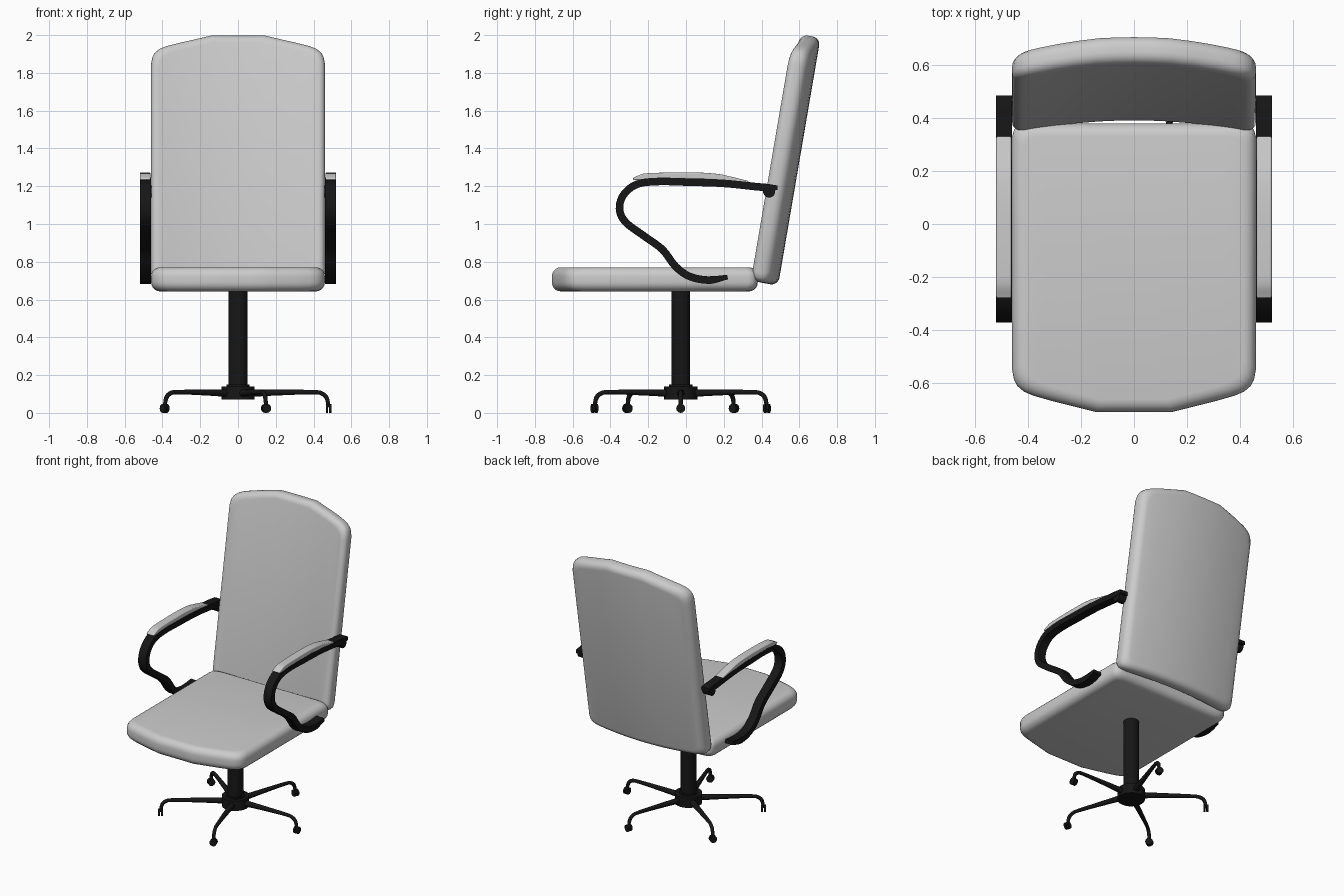
import bpy, bmesh, math
from mathutils import Vector

if "Cube" in bpy.data.objects:
    bpy.data.objects.remove(bpy.data.objects["Cube"])

black = bpy.data.materials.new("black")
black.diffuse_color = (0.008, 0.008, 0.008, 1)
black.use_nodes = True
black.node_tree.nodes["Principled BSDF"].inputs["Base Color"].default_value = black.diffuse_color


def finish(name, bm, mat=None, angle=40):
    bmesh.ops.recalc_face_normals(bm, faces=bm.faces)
    me = bpy.data.meshes.new(name)
    bm.to_mesh(me)
    bm.free()
    ob = bpy.data.objects.new(name, me)
    bpy.context.collection.objects.link(ob)
    if mat:
        me.materials.append(mat)
    bpy.context.view_layer.objects.active = ob
    ob.select_set(True)
    bpy.ops.object.shade_smooth_by_angle(angle=math.radians(angle))
    ob.select_set(False)
    return ob


def cushion(name, origin, up, out, length, thick, bow, r):
    """Padded slab: crowned end outline, rounded rim, bowed across its width."""
    half = [(0, 0, 0), (.07, 0, 0), (.143, 0, 0), (.23, .022, 0), (.31, .042, 0), (.38, .062, 0),
            (.415, .077, .003), (.44, .098, .012), (.453, .122, .025), (.46, .16, .05)]
    cols = [(-x, a, b) for x, a, b in half[:0:-1]] + half
    n = len(cols)
    outline = [(x, length - a) for x, a, b in cols] + [(x, b) for x, a, b in cols[::-1]]
    steps = [i * math.pi / 10 for i in range(6)]
    profile = [(r * (1 - math.sin(t)), r * (1 - math.cos(t))) for t in steps]
    profile += [(i, thick - d) for i, d in profile[::-1]]
    bm = bmesh.new()
    rings = []
    for inset, d in profile:
        ring = []
        for x, v in outline:
            px = x * (1 - inset / .46)
            pv = length / 2 + (v - length / 2) * (1 - 2 * inset / length)
            depth = d + bow * (1 - (px / .46) ** 2)
            ring.append(bm.verts.new(origin + Vector((px, 0, 0)) + up * pv + out * depth))
        rings.append(ring)
    for a, b in zip(rings, rings[1:]):
        for i in range(2 * n):
            j = (i + 1) % (2 * n)
            bm.faces.new((a[i], a[j], b[j], b[i]))
    for ring in (rings[0], rings[-1]):
        for i in range(n - 1):
            bm.faces.new((ring[i], ring[i + 1], ring[2 * n - 2 - i], ring[2 * n - 1 - i]))
    return finish(name, bm)


def spline(pts, k=5):
    """Smooth path through points."""
    p = [Vector(q) for q in pts]
    p = [2 * p[0] - p[1]] + p + [2 * p[-1] - p[-2]]
    res = []
    for i in range(1, len(p) - 2):
        a, b, c, d = p[i - 1:i + 3]
        for s in range(k):
            t = s / k
            res.append(.5 * (2 * b + (c - a) * t + (2 * a - 5 * b + 4 * c - d) * t * t
                             + (3 * b - a - 3 * c + d) * t ** 3))
    return res + [p[-2]]


def ribbon(name, pts, thick, x0, x1, taper, mat=None, bevel=0):
    """Flat band following a (y, z) path, mirrored to both sides."""
    path = spline(pts)
    bm = bmesh.new()
    rings = []
    last = len(path) - 1
    for i, p in enumerate(path):
        t = (path[min(i + 1, last)] - path[max(i - 1, 0)]).normalized()
        nrm = Vector((-t.y, t.x))
        w = thick / 2 * min(1, taper + (1 - taper) * min(last - i, i) / 4)
        rings.append([bm.verts.new((x, *(p + nrm * s * w)))
                      for x, s in ((x0, -1), (x1, -1), (x1, 1), (x0, 1))])
    for a, b in zip(rings, rings[1:]):
        for i in range(4):
            j = (i + 1) % 4
            bm.faces.new((a[i], a[j], b[j], b[i]))
    bm.faces.new(rings[0])
    bm.faces.new(rings[-1])
    ob = finish(name, bm, mat)
    if bevel:
        m = ob.modifiers.new("bevel", 'BEVEL')
        m.width, m.segments = bevel, 3
        m.limit_method, m.angle_limit = 'ANGLE', math.radians(50)
    ob.modifiers.new("mirror", 'MIRROR')
    return ob


def cylinder(name, r, depth, loc, axis=(0, 0, 1), sides=24):
    bm = bmesh.new()
    bmesh.ops.create_cone(bm, cap_ends=True, segments=sides, radius1=r, radius2=r, depth=depth)
    ob = finish(name, bm, black)
    ob.location = loc
    ob.rotation_euler = Vector(axis).to_track_quat('Z', 'Y').to_euler()
    return ob


# Cushions
lean = math.radians(9.7)
cushion("backrest", Vector((0, .335, .70)), Vector((0, math.sin(lean), math.cos(lean))),
        Vector((0, math.cos(lean), -math.sin(lean))), 1.331, .105, .05, .042)
cushion("seat", Vector((0, .38, .643)), Vector((0, -1, 0)), Vector((0, 0, 1)), 1.09, .128, 0, .048)

# Arm loops, pads and pivots
arm = [(.485, 1.192), (.40, 1.195), (.2, 1.215), (0, 1.222), (-.15, 1.225), (-.26, 1.21), (-.33, 1.155),
       (-.352, 1.08), (-.32, 1.01), (-.22, .935), (-.125, .865), (-.055, .775), (.02, .722),
       (.12, .703), (.22, .719)]
ribbon("arm_loops", arm, .04, .46, .52, .6, black)
pad = [(-.28, 1.238), (-.2, 1.252), (0, 1.256), (.15, 1.25), (.33, 1.222)]
ribbon("arm_pads", pad, .034, .463, .52, .35, None, .01)
for s in (-1, 1):
    cylinder("arm_pivot", .032, .06, (s * .488, .44, 1.172), (1, 0, 0))

# Column and hub
cy = -.028
cylinder("column", .05, .55, (0, cy, .37))
cylinder("hub", .088, .07, (0, cy, .105))
cylinder("hub_collar", .062, .03, (0, cy, .135))

# Five-star base with twin-wheel casters
leg = [(.05, .104, .021), (.22, .108, .016), (.40, .110, .012), (.445, .102, .012),
       (.47, .078, .012), (.48, .03, .010)]
for k in range(5):
    a = k * math.tau / 5
    d = Vector((math.cos(a), math.sin(a), 0))
    cu = bpy.data.curves.new("base_leg", 'CURVE')
    cu.dimensions = '3D'
    cu.bevel_depth, cu.bevel_resolution, cu.use_fill_caps = 1, 3, True
    sp = cu.splines.new('POLY')
    path = spline(leg, 4)
    sp.points.add(len(path) - 1)
    for pt, (r, z, w) in zip(sp.points, path):
        pt.co = (d.x * r, cy + d.y * r, z, 1)
        pt.radius = w
    sp.use_smooth = True
    cu.materials.append(black)
    bpy.context.collection.objects.link(bpy.data.objects.new("base_leg", cu))
    for off in (-.009, .009):
        cylinder("caster_wheel", .024, .012, Vector((0, cy, .024)) + d * (.48 + off), d, 16)
